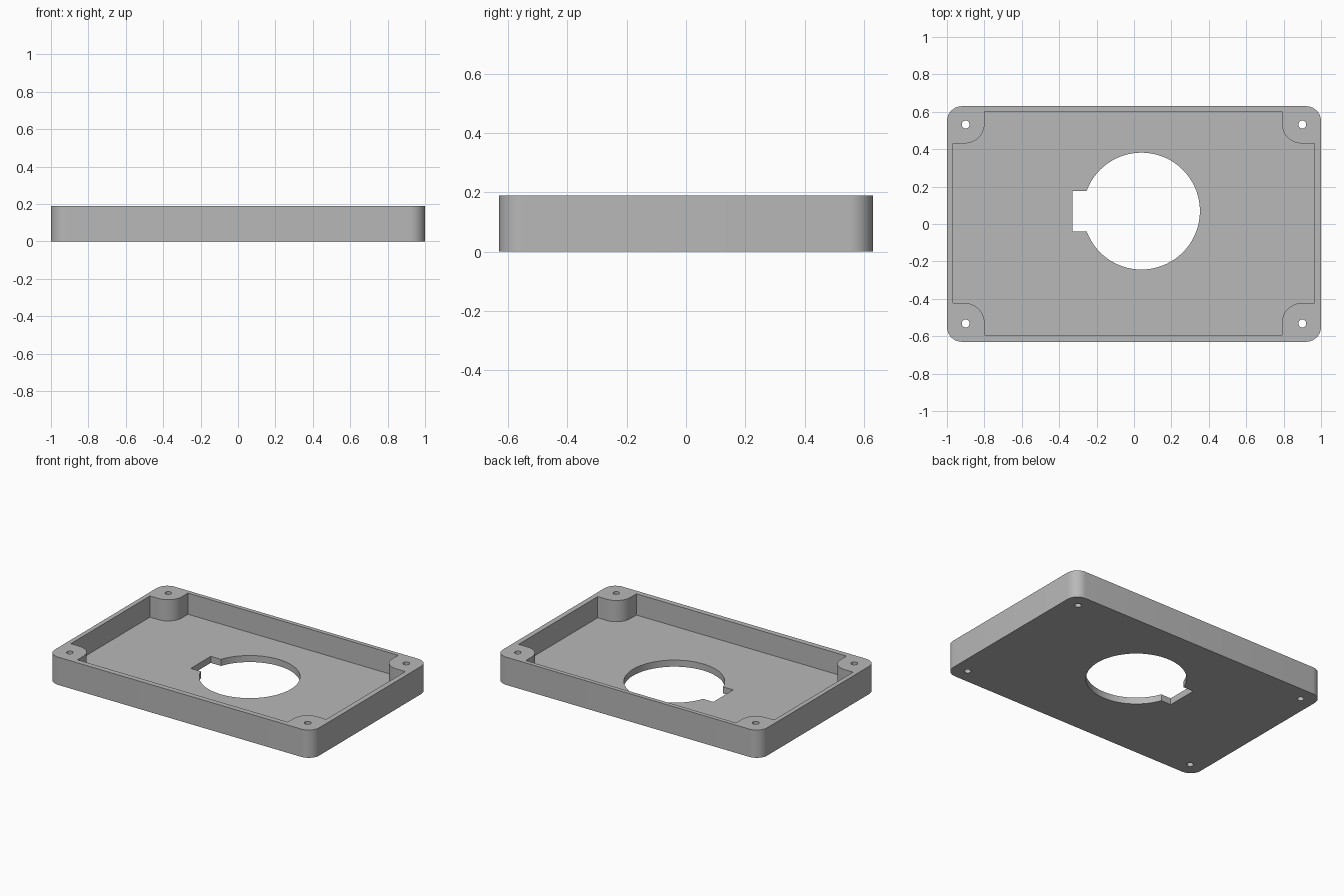
import bpy
import bmesh
from math import sin, cos, pi, asin, radians

cube = bpy.data.objects.get("Cube")
if cube:
    bpy.data.objects.remove(cube, do_unlink=True)

HEIGHT, FLOOR = 0.19, 0.045
HALF_X, HALF_Y, CORNER_R = 1.0, 0.63, 0.08
HOLE_X, HOLE_Y, HOLE_R = 0.9, 0.532, 0.021
BOSS_R, SHIFT = 0.105, 0.004
CORNERS = [(1, 1), (-1, 1), (-1, -1), (1, -1)]

grey = bpy.data.materials.new("plain grey")
grey.use_nodes = True
colour = (0.48, 0.48, 0.48, 1)
grey.diffuse_color = colour
grey.node_tree.nodes["Principled BSDF"].inputs["Base Color"].default_value = colour


def arc(cx, cy, r, start, end, steps):
    return [(cx + r * cos(start + (end - start) * i / steps),
             cy + r * sin(start + (end - start) * i / steps)) for i in range(steps + 1)]


def prism(name, outline, z0, z1):
    """Extrude a counter-clockwise outline from z0 to z1."""
    bm = bmesh.new()
    base = bm.faces.new([bm.verts.new((x, y, z0)) for x, y in outline])
    top = bmesh.ops.extrude_face_region(bm, geom=[base], use_keep_orig=True)["geom"]
    bmesh.ops.translate(bm, vec=(0, 0, z1 - z0),
                        verts=[v for v in top if isinstance(v, bmesh.types.BMVert)])
    bmesh.ops.recalc_face_normals(bm, faces=bm.faces)
    mesh = bpy.data.meshes.new(name)
    bm.to_mesh(mesh)
    bm.free()
    mesh.materials.append(grey)
    obj = bpy.data.objects.new(name, mesh)
    bpy.context.collection.objects.link(obj)
    return obj


# Outer body with rounded corners
outline = []
for k, (sx, sy) in enumerate(CORNERS):
    outline += arc(sx * (HALF_X - CORNER_R), sy * (HALF_Y - CORNER_R), CORNER_R,
                   k * pi / 2, (k + 1) * pi / 2, 10)
tray = prism("tray", outline, 0, HEIGHT)

# Cavity outline leaves a screw boss in each corner
cavity = []
for k, (sx, sy) in enumerate(CORNERS):
    wall_x = sx * 0.966 - SHIFT / 2
    wall_y = sy * 0.597 + SHIFT
    start = (3 + k) * pi / 2
    bend = arc(sx * HOLE_X - SHIFT, sy * HOLE_Y + SHIFT, BOSS_R, start, start - pi / 2, 12)
    (px, py), (qx, qy) = bend[0], bend[-1]
    if k % 2 == 0:
        cavity += [(wall_x, py)] + bend + [(qx, wall_y)]
    else:
        cavity += [(px, wall_y)] + bend + [(wall_x, qy)]
cutters = [prism("cavity_cutter", cavity, FLOOR, HEIGHT + 0.1)]

# Round opening with a rectangular notch on one side
cx, cy, r, notch = 0.04, 0.069, 0.3125, 0.108
limit = pi - asin(notch / r)
keyhole = arc(cx, cy, r, -limit, limit, 64) + [(-0.33, cy + notch), (-0.33, cy - notch)]
cutters.append(prism("opening_cutter", keyhole, -0.1, HEIGHT + 0.2))

# Screw holes through the bosses
for sx, sy in CORNERS:
    circle = arc(sx * HOLE_X, sy * HOLE_Y, HOLE_R, 0, 2 * pi, 24)[:-1]
    cutters.append(prism("screw_hole_cutter", circle, -0.1, HEIGHT + 0.2))

bpy.ops.object.select_all(action='DESELECT')
tray.select_set(True)
bpy.context.view_layer.objects.active = tray
for cutter in cutters:
    cutter.hide_render = True
    mod = tray.modifiers.new("cut", 'BOOLEAN')
    mod.operation = 'DIFFERENCE'
    mod.solver = 'EXACT'
    mod.object = cutter
    bpy.ops.object.modifier_apply(modifier=mod.name)
    bpy.data.objects.remove(cutter, do_unlink=True)

bpy.ops.object.shade_smooth_by_angle(angle=radians(30))
